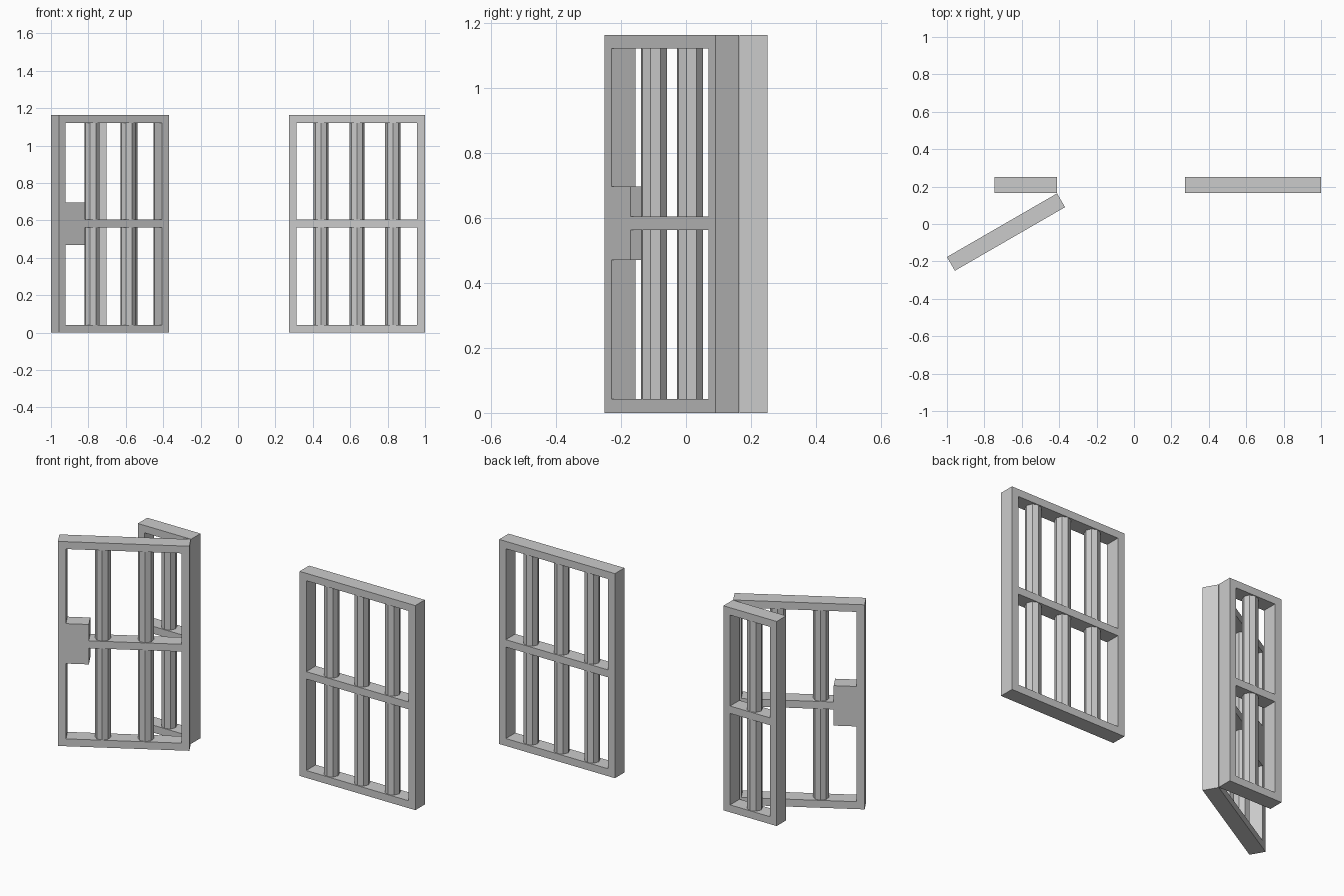
import bpy, bmesh
from math import radians
from mathutils import Matrix

if "Cube" in bpy.data.objects:
    bpy.data.objects.remove(bpy.data.objects["Cube"])

H = 1.163       # panel height
T = 0.085       # panel thickness
F = 0.042       # frame and rail width
RAIL = 0.583    # height of the middle rail's centre
BAR_R = 0.041


def frame(name, loops, place):
    """Flat outline with holes (x, z), extruded to the panel thickness."""
    curve = bpy.data.curves.new(name, 'CURVE')
    curve.dimensions = '2D'
    curve.fill_mode = 'BOTH'
    curve.extrude = T / 2
    for pts in loops:
        s = curve.splines.new('POLY')
        s.points.add(len(pts) - 1)
        for p, (x, z) in zip(s.points, pts):
            p.co = (x, z, 0, 1)
        s.use_cyclic_u = True
    tmp = bpy.data.objects.new(name + "_outline", curve)
    bpy.context.collection.objects.link(tmp)
    dg = bpy.context.evaluated_depsgraph_get()
    mesh = bpy.data.meshes.new_from_object(tmp.evaluated_get(dg))
    bpy.data.objects.remove(tmp)

    # Weld the caps to the sides and stand the outline upright
    bm = bmesh.new()
    bm.from_mesh(mesh)
    bmesh.ops.remove_doubles(bm, verts=bm.verts, dist=1e-4)
    bm.transform(Matrix.Rotation(radians(90), 4, 'X'))
    bmesh.ops.recalc_face_normals(bm, faces=bm.faces)
    for f in bm.faces:
        f.smooth = False
    bm.to_mesh(mesh)
    bm.free()
    mesh.name = name
    obj = bpy.data.objects.new(name, mesh)
    bpy.context.collection.objects.link(obj)
    obj.matrix_world = place


def bar(name, x, place):
    """Upright eight-sided bar running from bottom to top of the frame."""
    z0, z1 = F * 0.8, H - F * 0.8
    bpy.ops.mesh.primitive_cylinder_add(vertices=8, radius=BAR_R, depth=z1 - z0)
    obj = bpy.context.object
    obj.name = name
    obj.matrix_world = place @ Matrix.Translation((x, 0, (z0 + z1) / 2))


def panel(name, width, bars, x, y, angle=0, lock=None):
    place = Matrix.Translation((x, y, 0)) @ Matrix.Rotation(radians(angle), 4, 'Z')
    w, i = width / 2, width / 2 - F
    outer = [(-w, 0), (w, 0), (w, H), (-w, H)]
    holes = []
    # Openings below and above the rail, notched where the lock block sits
    for far, near, k in ((F, RAIL - F / 2, 0), (H - F, RAIL + F / 2, 1)):
        hole = [(-i, far), (i, far), (i, near)]
        if lock:
            lx = -w + lock[0]
            hole += [(lx, near), (lx, lock[1 + k]), (-i, lock[1 + k])]
        else:
            hole.append((-i, near))
        holes.append(hole)
    frame(name + "_frame", [outer] + holes, place)
    for n, bx in enumerate(bars, 1):
        bar(f"{name}_bar_{n}", bx, place)


# Fixed panels on the back line
BACK_Y = 0.25 - T / 2
panel("wide_panel", 0.728, (-0.192, 0, 0.192), 0.636, BACK_Y)
panel("narrow_panel", 0.335, (0,), -0.578, BACK_Y)

# Door swung open by 30 degrees, with its lock block
panel("door", 0.68, (-0.111, 0.111), -0.6845, -0.0432, 30, lock=(0.16, 0.47, 0.697))
